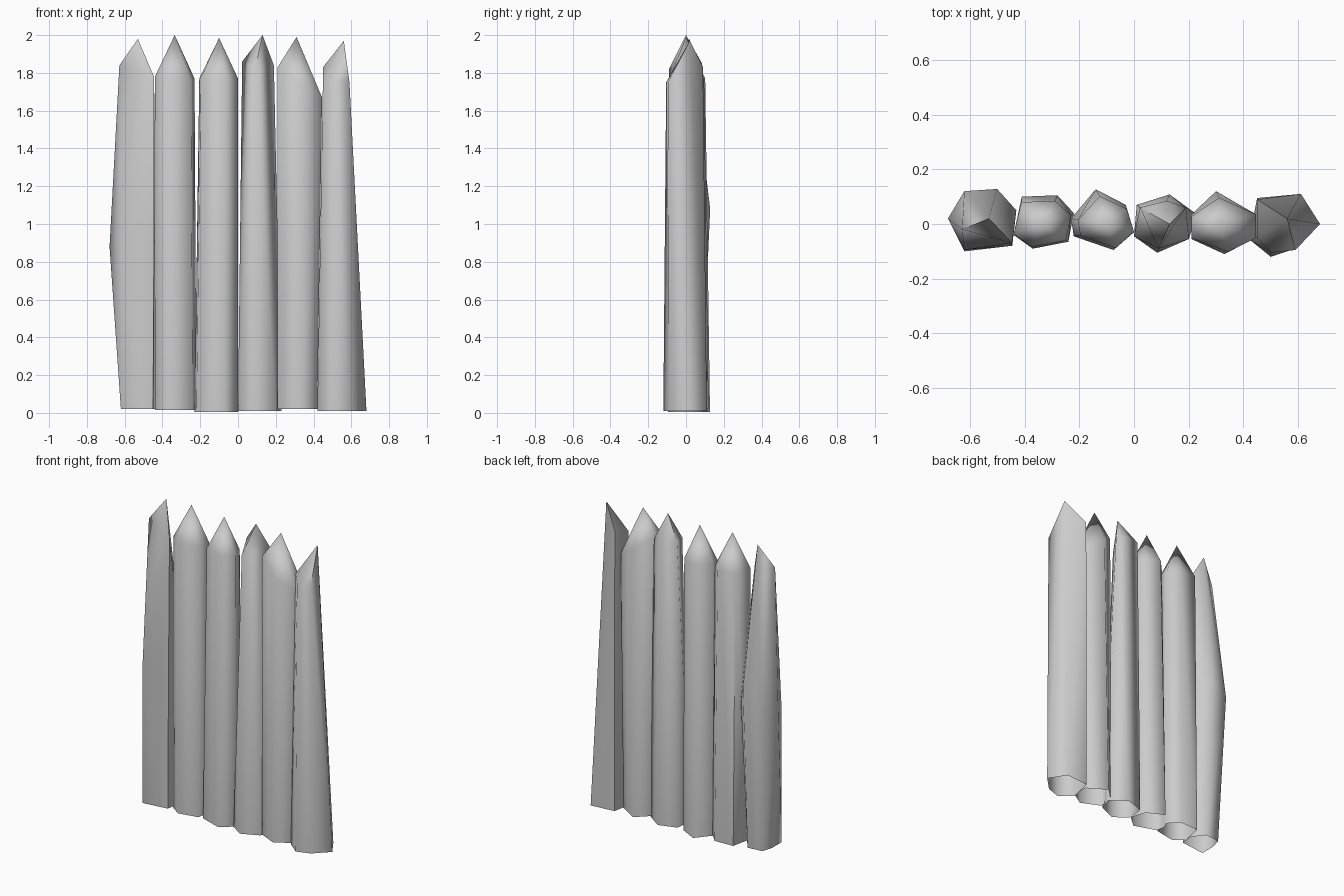
import bpy
import bmesh
import math

cube = bpy.data.objects.get("Cube")
if cube:
    bpy.data.objects.remove(cube, do_unlink=True)

grey = bpy.data.materials.new("plain_grey")
grey.use_nodes = True
color = (0.6, 0.6, 0.6, 1)
grey.diffuse_color = color
grey.node_tree.nodes["Principled BSDF"].inputs["Base Color"].default_value = color


def flat_ring(outline, z):
    return [(x, y, z) for x, y in outline]


def shoulder_ring(outline, top_x, top_z):
    """Slanted, slightly tapered copy of an outline."""
    left = min(x for x, y in outline)
    width = max(x for x, y in outline) - left
    ring = []
    for x, y in outline:
        t = (x - left) / width
        taper = 0.8 if y > 0 else 0.93
        ring.append((top_x[0] + t * (top_x[1] - top_x[0]), y * taper,
                     top_z[0] + t * (top_z[1] - top_z[0])))
    return ring


def make_log(name, rings, apex):
    """Open-bottomed log lofted through rings to a pointed tip.
    Ring points that coincide are merged, which gives long chopped facets."""
    bm = bmesh.new()
    loops = [[bm.verts.new(p) for p in ring] for ring in rings]
    tip = bm.verts.new(apex)
    count = len(rings[0])
    for i in range(count):
        j = (i + 1) % count
        for low, high in zip(loops, loops[1:]):
            bm.faces.new((low[i], low[j], high[j], high[i]))
        bm.faces.new((loops[-1][i], loops[-1][j], tip))
    bmesh.ops.remove_doubles(bm, verts=bm.verts[:], dist=0.0005)
    quads = [f for f in bm.faces if len(f.verts) > 3]
    bmesh.ops.triangulate(bm, faces=quads)
    bmesh.ops.recalc_face_normals(bm, faces=bm.faces[:])
    mesh = bpy.data.meshes.new(name)
    bm.to_mesh(mesh)
    bm.free()
    mesh.materials.append(grey)
    obj = bpy.data.objects.new(name, mesh)
    bpy.context.collection.objects.link(obj)
    bpy.ops.object.select_all(action="DESELECT")
    obj.select_set(True)
    bpy.context.view_layer.objects.active = obj
    bpy.ops.object.shade_smooth_by_angle(angle=math.radians(75))


def straight_log(name, outline, base_z, top_x, top_z, apex):
    make_log(name, [flat_ring(outline, base_z),
                    shoulder_ring(outline, top_x, top_z)], apex)


# Crooked log, widest halfway up, its back chopped to the tip
tip = (-.53, .02, 1.98)
left_shoulder = (-.628, -.02, 1.84)
make_log("far_right_log", [
    flat_ring([(-.62, -.1), (-.45, -.08), (-.44, 0), (-.5, .08), (-.6, .07), (-.62, 0)], .02),
    [(-.622, -.095, .9), (-.445, -.08, .9), (-.43, .05, .95),
     (-.5, .128, 1.08), (-.62, .12, 1), (-.68, .02, .88)],
    [left_shoulder, (-.445, -.07, 1.78), tip, tip, tip, left_shoulder],
], tip)

# Straight logs, outlines counter-clockwise as (x, y)
straight_log("right_log",
             [(-.44, -.04), (-.37, -.09), (-.24, -.065), (-.22, .04), (-.28, .105), (-.41, .1)],
             .015, (-.44, -.23), (1.78, 1.77), (-.335, 0, 2))
straight_log("centre_right_log",
             [(-.22, -.045), (-.075, -.095), (0, -.03), (-.03, .07), (-.14, .127), (-.23, .02)],
             .005, (-.205, 0), (1.77, 1.77), (-.1, 0, 1.985))
straight_log("left_log",
             [(.21, -.055), (.33, -.11), (.42, -.055), (.42, .045), (.3, .12), (.21, .035)],
             .02, (.21, .445), (1.83, 1.67), (.31, 0, 1.99))

# Log that narrows to a three-cornered shoulder
back_right = (.022, .06, 1.86)
back_left = (.19, .06, 1.84)
make_log("centre_left_log", [
    flat_ring([(0, -.045), (.085, -.105), (.2, -.055), (.23, .035), (.13, .108), (.01, .07)], .01),
    [back_right, (.09, -.09, 1.82), back_left, back_left, (.12, .085, 1.85), back_right],
], (.13, 0, 2))

# Log with its outer back corner chopped up to the tip
tip = (.56, .02, 1.97)
make_log("far_left_log", [
    flat_ring([(.42, -.055), (.5, -.12), (.59, -.09), (.68, 0), (.61, .11), (.45, .095)], .01),
    [(.45, -.05, 1.78), (.5, -.105, 1.75), (.59, -.095, 1.75), tip, tip, (.45, .09, 1.83)],
], tip)
